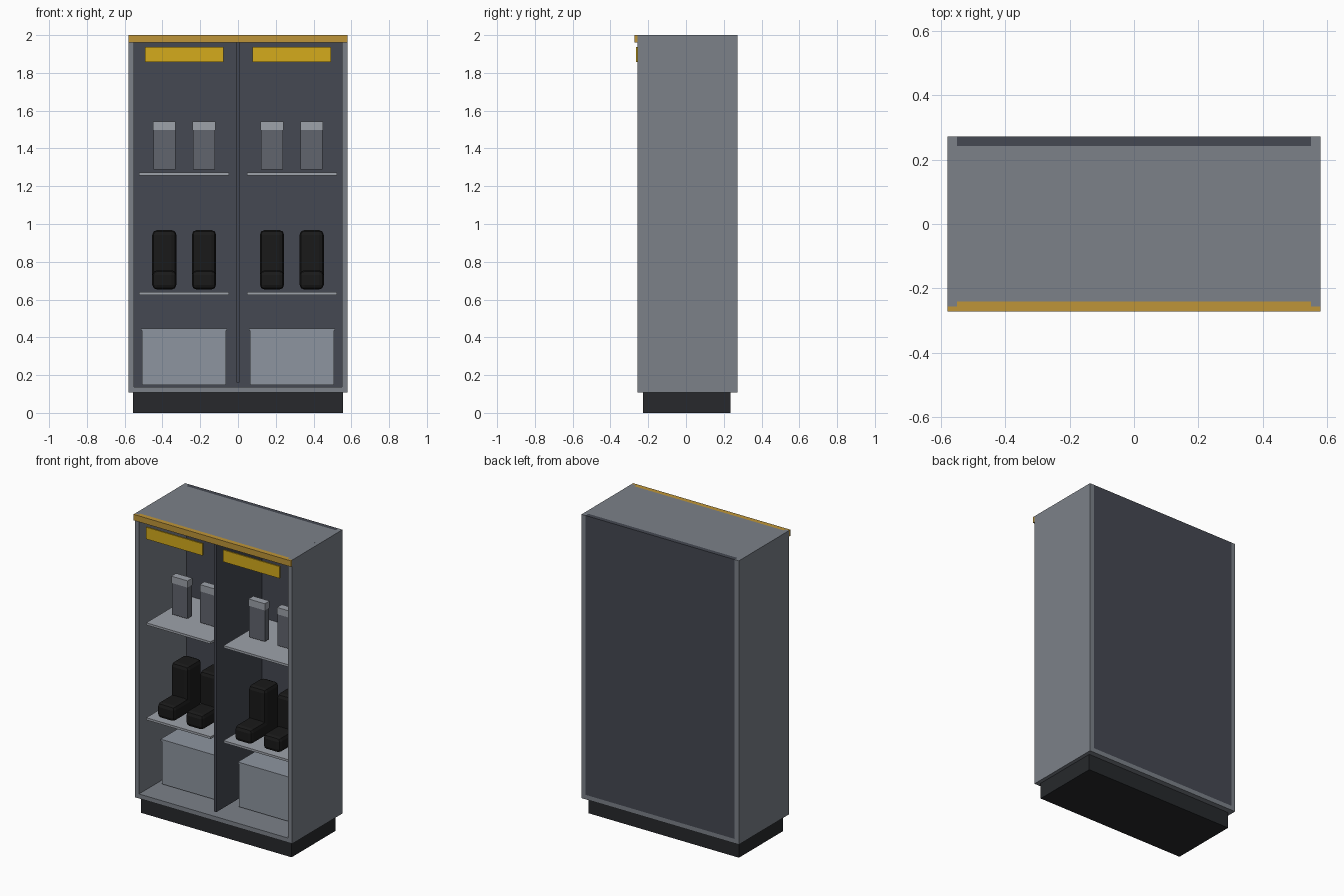
import bpy

if "Cube" in bpy.data.objects:
    bpy.data.objects.remove(bpy.data.objects["Cube"])


def material(name, rgb):
    m = bpy.data.materials.new(name)
    m.diffuse_color = (*rgb, 1)
    m.use_nodes = True
    m.node_tree.nodes["Principled BSDF"].inputs["Base Color"].default_value = m.diffuse_color
    return m


STEEL = material("steel_grey", (0.20, 0.22, 0.25))
SLATE = material("dark_slate", (0.06, 0.066, 0.085))
BLACK = material("plinth_black", (0.02, 0.022, 0.025))
SHELF = material("shelf_grey", (0.34, 0.36, 0.40))
OCHRE = material("trim_ochre", (0.52, 0.30, 0.04))
YELLOW = material("plate_yellow", (0.66, 0.41, 0.012))
CRATE = material("crate_grey", (0.27, 0.30, 0.35))
DEVICE = material("canister_grey", (0.12, 0.13, 0.155))
RUBBER = material("boot_black", (0.01, 0.01, 0.01))


def box(name, x, y, z, mat, bevel=0):
    """Box from (min, max) ranges on each axis."""
    bpy.ops.mesh.primitive_cube_add(size=1, location=[sum(r) / 2 for r in (x, y, z)])
    ob = bpy.context.object
    ob.name = name
    ob.scale = [r[1] - r[0] for r in (x, y, z)]
    bpy.ops.object.transform_apply(location=False, rotation=False, scale=True)
    ob.data.materials.append(mat)
    if bevel:
        mod = ob.modifiers.new("bevel", 'BEVEL')
        mod.width = bevel
        mod.segments = 2
    return ob


def around(c, half):
    return (c - half, c + half)


FRONT, BACK = -0.257, 0.272

# Carcass
box("plinth", (-0.555, 0.555), (-0.228, 0.235), (0, 0.11), BLACK)
box("floor_panel", (-0.55, 0.55), (FRONT, BACK), (0.108, 0.138), STEEL)
box("top_panel", (-0.55, 0.55), (-0.24, 0.242), (1.97, 2.0), STEEL)
box("back_panel", (-0.55, 0.55), (0.242, BACK), (0.138, 2.0), SLATE)
for side, c in (("left", -0.565), ("right", 0.565)):
    box(side + "_side_panel", around(c, 0.015), (FRONT, BACK), (0.108, 2.0), STEEL)
box("divider", (-0.009, 0.009), (-0.24, 0.242), (0.16, 1.97), SLATE)

# Top front trim
box("front_trim", (-0.58, 0.58), (-0.272, FRONT), (1.96, 2.0), OCHRE)
box("front_trim_return", (-0.55, 0.55), (FRONT, -0.24), (1.96, 2.0), OCHRE)

# Contents of each bay
for side, c in (("left", -0.285), ("right", 0.285)):
    box(side + "_name_plate", around(c, 0.208), (-0.266, -0.256), (1.857, 1.936), YELLOW)
    for level, z in (("lower", 0.632), ("upper", 1.265)):
        box(f"{side}_{level}_shelf", around(c, 0.238), (-0.22, 0.242), around(z, 0.0075), SHELF)

    # Storage crate with lid
    box(side + "_crate", around(c, 0.222), (-0.078, 0.218), (0.148, 0.437), CRATE)
    box(side + "_crate_lid", around(c, 0.228), (-0.083, 0.223), (0.435, 0.447), CRATE)

    for i, dx in enumerate((-0.105, 0.105)):
        x = c + dx
        tag = f"{side}_{i + 1}"
        # Canister with cap
        box(f"canister_{tag}", around(x, 0.058), (-0.058, -0.012), (1.288, 1.497), DEVICE)
        box(f"canister_cap_{tag}", around(x, 0.06), (-0.06, -0.01), (1.497, 1.542), SHELF)
        # Boot: shaft and foot
        box(f"boot_shaft_{tag}", around(x, 0.064), (-0.065, 0.09), (0.653, 0.968), RUBBER, 0.025)
        box(f"boot_foot_{tag}", around(x, 0.064), (-0.21, 0.07), (0.653, 0.755), RUBBER, 0.025)
